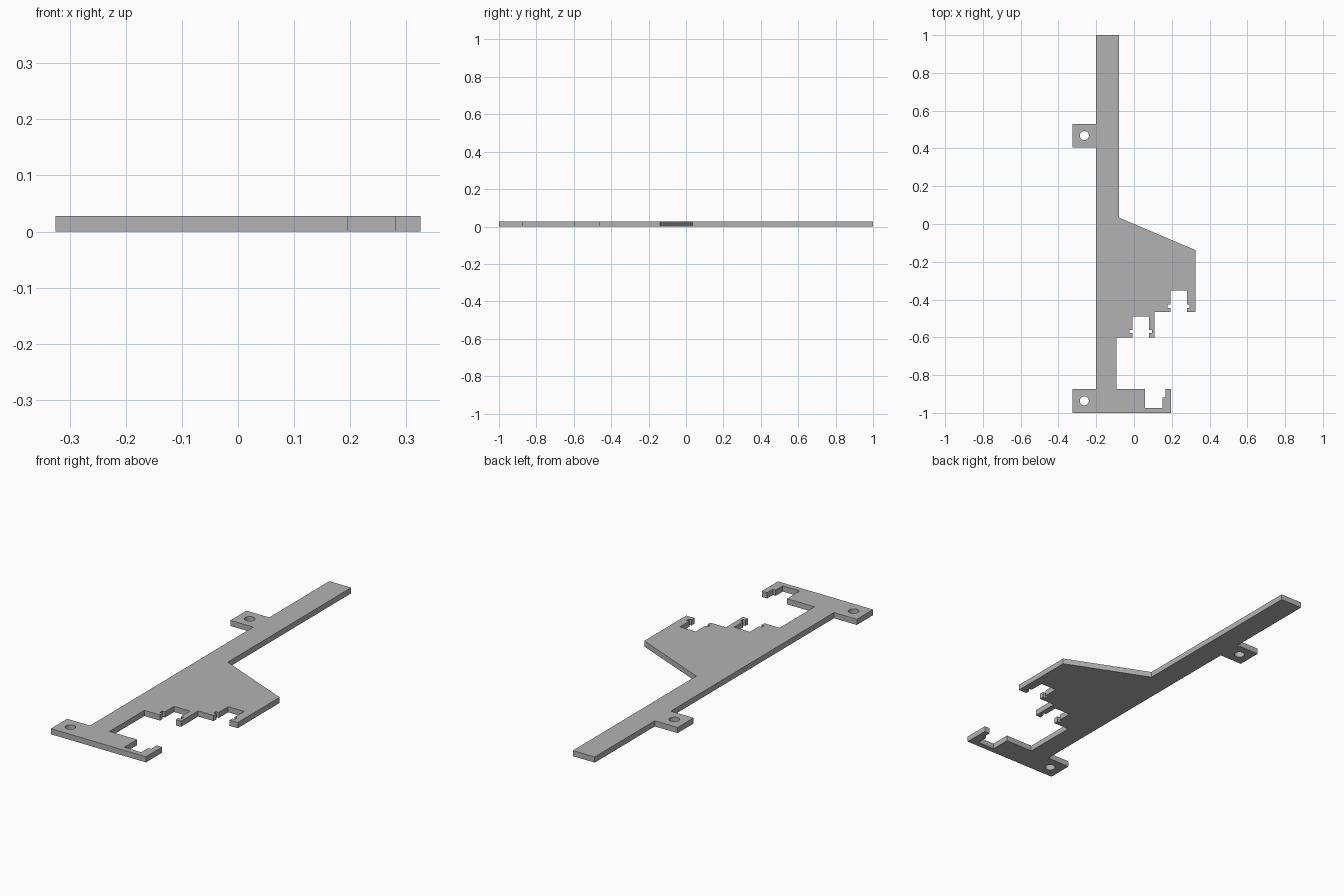
import bpy
from math import cos, sin, tau

THICK = 0.028

cube = bpy.data.objects.get("Cube")
if cube:
    bpy.data.objects.remove(cube, do_unlink=True)

# Plain grey material
grey = bpy.data.materials.new("matte grey")
grey.use_nodes = True
colour = (0.45, 0.45, 0.45, 1)
grey.diffuse_color = colour
grey.node_tree.nodes["Principled BSDF"].inputs["Base Color"].default_value = colour


def clip_slot(left, right, top, bottom):
    """Slot open at the bottom, with a small nick in each wall."""
    low, high, depth = bottom + 0.022, bottom + 0.04, 0.015
    wall = [(right, bottom), (right, low), (right + depth, low),
            (right + depth, high), (right, high), (right, top)]
    mirrored = [(left + right - x, y) for x, y in reversed(wall)]
    return wall + mirrored


def mounting_tab(bottom, top):
    """Square ear on the right edge of the spine."""
    return [(-0.2, bottom), (-0.325, bottom), (-0.325, top), (-0.2, top)]


def circle(cx, cy, radius, sides=32):
    return [(cx + radius * cos(tau * i / sides), cy + radius * sin(tau * i / sides))
            for i in range(sides)]


# Outline, clockwise from the far end of the spine
outline = [(-0.2, 1), (-0.08, 1), (-0.08, 0.034), (0.325, -0.138), (0.325, -0.466)]
outline += clip_slot(0.193, 0.28, -0.352, -0.466)
outline += [(0.108, -0.466), (0.108, -0.6)]
outline += clip_slot(-0.008, 0.079, -0.489, -0.6)
outline += [(-0.093, -0.6), (-0.093, -0.873)]
# Hooked foot
outline += [(0.058, -0.873), (0.058, -0.973), (0.151, -0.973), (0.151, -0.918),
            (0.167, -0.918), (0.167, -0.873), (0.196, -0.873), (0.196, -1)]
outline += mounting_tab(-1, -0.873)[1:]
outline += mounting_tab(0.405, 0.53)

# Flat plate with two screw holes
curve = bpy.data.curves.new("bracket_plate", "CURVE")
curve.dimensions = "2D"
curve.fill_mode = "BOTH"
curve.extrude = THICK / 2
for loop in (outline, circle(-0.263, 0.468, 0.024), circle(-0.263, -0.936, 0.024)):
    spline = curve.splines.new("POLY")
    spline.points.add(len(loop) - 1)
    for point, (x, y) in zip(spline.points, loop):
        point.co = (x, y, 0, 1)
    spline.use_cyclic_u = True
    spline.use_smooth = False
curve.materials.append(grey)

plate = bpy.data.objects.new("bracket_plate", curve)
plate.location.z = THICK / 2
bpy.context.collection.objects.link(plate)

# Turn the plate into a clean mesh
bpy.ops.object.select_all(action="DESELECT")
plate.select_set(True)
bpy.context.view_layer.objects.active = plate
bpy.ops.object.convert(target="MESH")
bpy.ops.object.mode_set(mode="EDIT")
bpy.ops.mesh.select_all(action="SELECT")
bpy.ops.mesh.remove_doubles(threshold=0.0001)
bpy.ops.mesh.normals_make_consistent(inside=False)
bpy.ops.object.mode_set(mode="OBJECT")
bpy.ops.object.shade_smooth_by_angle()
